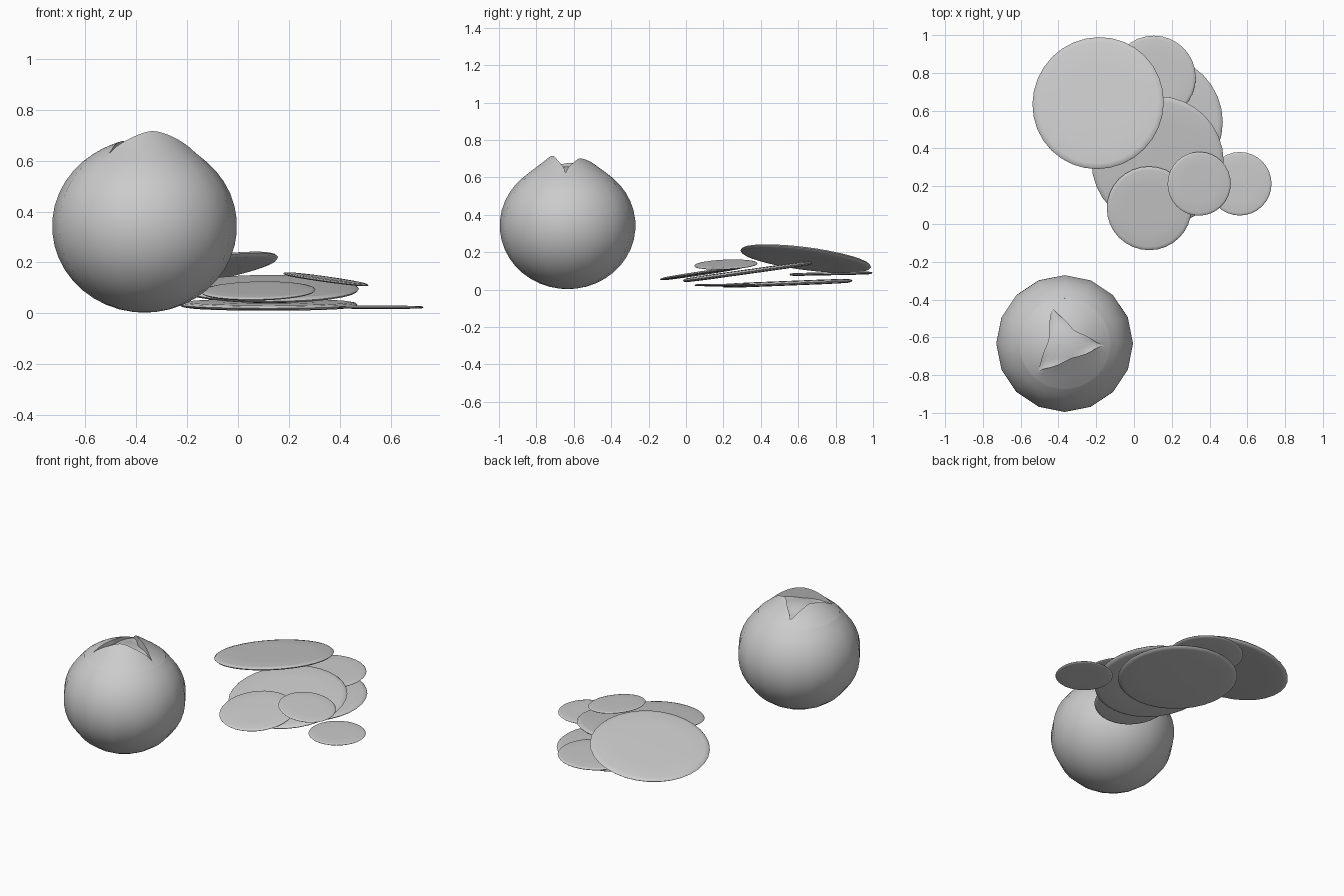
import bpy, bmesh
from math import sin, cos, pi, asin, sqrt, radians
from mathutils import Vector

if "Cube" in bpy.data.objects:
    bpy.data.objects.remove(bpy.data.objects["Cube"])


def finish(bm, name, angle=40):
    me = bpy.data.meshes.new(name)
    bmesh.ops.recalc_face_normals(bm, faces=bm.faces)
    bm.to_mesh(me)
    bm.free()
    ob = bpy.data.objects.new(name, me)
    bpy.context.collection.objects.link(ob)
    bpy.ops.object.select_all(action='DESELECT')
    ob.select_set(True)
    bpy.context.view_layer.objects.active = ob
    bpy.ops.object.shade_smooth_by_angle(angle=radians(angle))
    return ob


def skin(bm, rings):
    # bridge successive closed rings of vertices
    for a, b in zip(rings, rings[1:]):
        n = len(a)
        for i in range(n):
            bm.faces.new((a[i], a[(i + 1) % n], b[(i + 1) % n], b[i]))


def ring(bm, r, z, n):
    return [bm.verts.new((r * cos(2 * pi * i / n), r * sin(2 * pi * i / n), z)) for i in range(n)]


# Round body, 16-sided, open at the top
RX, RZ, CAP = 0.363, 0.340, 0.24
CENTRE = Vector((-0.367, -0.633, 0.343))
bm = bmesh.new()
top = asin(CAP / RX)
N = 16
rings = []
for k in range(N):
    a = pi - 0.12 - (pi - 0.12 - top) * k / (N - 1)
    rings.append(ring(bm, RX * sin(a), RZ * cos(a), 16))
pole = bm.verts.new((0, 0, -RZ))
for i in range(16):
    bm.faces.new((pole, rings[0][(i + 1) % 16], rings[0][i]))
skin(bm, rings)

# Folded top: three lifted lips around a curved three-pointed hollow
CUSPS = [-3, 110, 226, 357]
LIFTS = [0.028, 0.004, 0.042]      # north-east, west, south lips
SEG = 96


def lip(deg):
    d = (deg + 3) % 360 - 3
    for j in range(3):
        if d <= CUSPS[j + 1]:
            u = (d - CUSPS[j]) / (CUSPS[j + 1] - CUSPS[j])
            s = max(0.0, sin(pi * u))
            return 0.205 - 0.12 * s ** 0.6, LIFTS[j] * s ** 0.5, s


def dome(r):
    return RZ * sqrt(1 - (r / RX) ** 2)


def cap_ring(t, inside):
    out = []
    for i in range(SEG):
        deg = -3 + 360 * i / SEG
        rc, lift, s = lip(deg)
        if inside:
            r = rc * t
            z = dome(r) - 0.025 * min(1, (1 - t) * 3 + s ** 0.5)
        else:
            r = rc + (CAP - rc) * t
            z = dome(r) + lift * (1 - t) ** 2
        out.append(bm.verts.new((r * cos(radians(deg)), r * sin(radians(deg)), z)))
    return out


cap = [cap_ring(t, True) for t in (0.12, 0.35, 0.6, 0.8, 1)]
cap += [cap_ring(t, False) for t in (0, 0.12, 0.3, 0.5, 0.75, 1)]
skin(bm, cap)
bm.faces.new(cap[0])
bmesh.ops.translate(bm, verts=bm.verts, vec=CENTRE)
finish(bm, "round_body")


# Loose rounded discs: name, centre, radius, slope in x, slope in y
DISCS = [
    ("large_disc_bottom", (0.12, 0.54, 0.034), 0.350, 0.0, 0.04),
    ("large_disc_middle", (0.125, 0.33, 0.096), 0.350, 0.0, 0.14),
    ("large_disc_top", (-0.19, 0.64, 0.166), 0.352, 0.16, -0.13),
    ("medium_disc_back", (0.105, 0.775, 0.085), 0.222, 0.0, 0.02),
    ("medium_disc_front", (0.08, 0.083, 0.088), 0.224, 0.02, 0.15),
    ("small_disc_top", (0.345, 0.213, 0.134), 0.169, -0.14, 0.04),
    ("small_disc_ground", (0.56, 0.213, 0.024), 0.168, 0.0, 0.0),
]
for name, c, r, sx, sy in DISCS:
    bm = bmesh.new()
    h = 0.036 * r
    prof = [(0.6, -1), (0.92, -0.85), (0.98, -0.55), (1, 0), (0.98, 0.55), (0.92, 0.85), (0.6, 1)]
    rs = [ring(bm, r * p, h * q, 32) for p, q in prof]
    skin(bm, rs)
    bm.faces.new(rs[0])
    bm.faces.new(rs[-1])
    ob = finish(bm, name, 60)
    ob.location = c
    ob.rotation_euler = Vector((0, 0, 1)).rotation_difference(Vector((-sx, -sy, 1))).to_euler()
